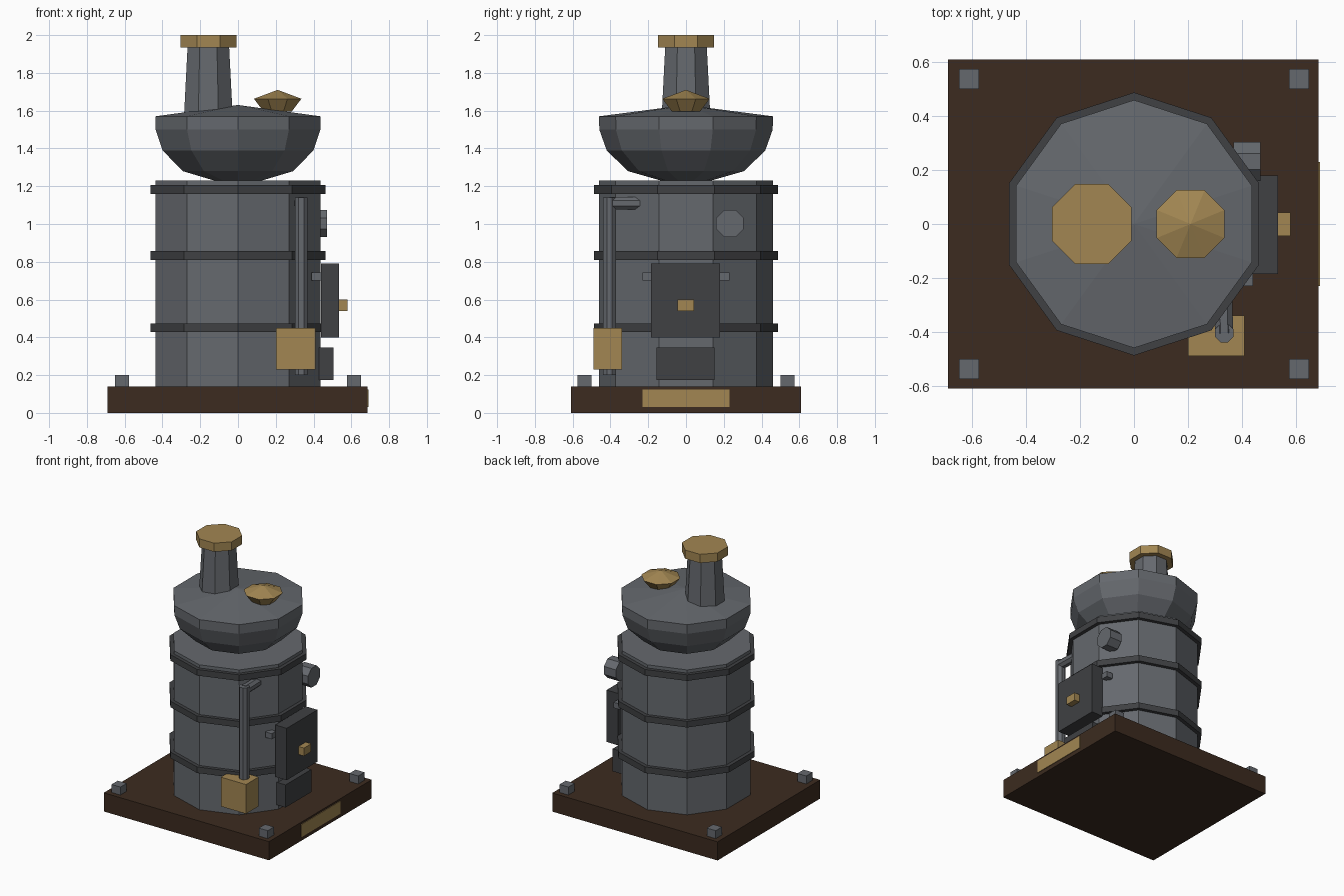
import bpy
import bmesh
import math
from mathutils import Matrix, Vector

if "Cube" in bpy.data.objects:
    bpy.data.objects.remove(bpy.data.objects["Cube"])


def material(name, rgb):
    m = bpy.data.materials.new(name)
    m.diffuse_color = (*rgb, 1)
    m.use_nodes = True
    m.node_tree.nodes["Principled BSDF"].inputs["Base Color"].default_value = m.diffuse_color
    return m


STEEL = material("steel", (0.13, 0.14, 0.155))
IRON = material("dark_iron", (0.05, 0.052, 0.056))
BRASS = material("brass", (0.36, 0.24, 0.085))
WOOD = material("dark_wood", (0.045, 0.024, 0.014))


def finish(bm, name, mat):
    bmesh.ops.recalc_face_normals(bm, faces=bm.faces)
    mesh = bpy.data.meshes.new(name)
    bm.to_mesh(mesh)
    bm.free()
    mesh.materials.append(mat)
    ob = bpy.data.objects.new(name, mesh)
    bpy.context.collection.objects.link(ob)
    return ob


def box(name, x, y, z, mat):
    """Box from (min, max) ranges on each axis."""
    bm = bmesh.new()
    size = [r[1] - r[0] for r in (x, y, z)]
    mid = [(r[0] + r[1]) / 2 for r in (x, y, z)]
    bmesh.ops.create_cube(bm, size=1, matrix=Matrix.Translation(mid) @ Matrix.Diagonal((*size, 1)))
    return finish(bm, name, mat)


def lathe(name, profile, sides, mat, centre=(0, 0), turn=0.0):
    """Low-poly turned part from (radius, z) points; radius 0 makes an apex."""
    bm = bmesh.new()
    rings = []
    for r, z in profile:
        n = sides if r else 1
        rings.append([bm.verts.new((centre[0] + r * math.cos(turn + math.tau * i / sides),
                                    centre[1] + r * math.sin(turn + math.tau * i / sides), z))
                      for i in range(n)])
    for a, b in zip(rings, rings[1:]):
        for i in range(sides):
            j = (i + 1) % sides
            quad = [a[i % len(a)], a[j % len(a)], b[j % len(b)], b[i % len(b)]]
            bm.faces.new(list(dict.fromkeys(quad)))
    for ring in (rings[0], rings[-1]):
        if len(ring) > 1:
            bm.faces.new(ring)
    return finish(bm, name, mat)


def rod(name, start, end, radius, mat):
    """Octagonal rod between two points, flats facing the axes."""
    a, b = Vector(start), Vector(end)
    d = b - a
    m = (Matrix.Translation((a + b) / 2) @ d.to_track_quat('Z', 'Y').to_matrix().to_4x4()
         @ Matrix.Rotation(math.pi / 8, 4, 'Z'))
    bm = bmesh.new()
    bmesh.ops.create_cone(bm, cap_ends=True, segments=8, radius1=radius, radius2=radius,
                          depth=d.length, matrix=m)
    return finish(bm, name, mat)


TEN = math.pi / 2      # ten-sided parts have a corner facing front
EIGHT = math.pi / 8    # eight-sided parts have a flat facing front

# Base, name plate and corner bolts
box("base", (-0.69, 0.685), (-0.61, 0.61), (0, 0.14), WOOD)
box("base_plate", (0.67, 0.69), (-0.23, 0.23), (0.03, 0.125), BRASS)
for sx in (-1, 1):
    for sy in (-1, 1):
        x, y = sx * 0.613, sy * 0.538
        box("corner_bolt", (x - 0.037, x + 0.037), (y - 0.037, y + 0.037), (0.13, 0.20), STEEL)

# Boiler body and hoops
lathe("boiler_body", [(0.46, 0.13), (0.46, 1.23)], 10, STEEL, turn=TEN)
for z in (0.45, 0.833, 1.183):
    lathe("hoop", [(0.488, z - 0.023), (0.488, z + 0.023)], 10, IRON, turn=TEN)

# Bowl-shaped head with a shallow conical lid
lathe("head", [(0.125, 1.228), (0.308, 1.28), (0.42, 1.39), (0.459, 1.50), (0.46, 1.57), (0, 1.63)],
      10, STEEL, turn=TEN)

# Chimney and cap
lathe("chimney", [(0.140, 1.56), (0.119, 1.94)], 8, STEEL, (-0.157, 0), EIGHT)
lathe("chimney_cap", [(0.16, 1.935), (0.16, 2.0)], 8, BRASS, (-0.157, 0), EIGHT)

# Safety valve
lathe("safety_valve", [(0.08, 1.595), (0.136, 1.663), (0, 1.71)], 8, BRASS, (0.21, 0), EIGHT)

# Feed pipe and pump box
rod("feed_pipe", (0.335, -0.405, 0.20), (0.335, -0.405, 1.14), 0.037, STEEL)
rod("feed_pipe_elbow", (0.335, -0.405, 1.11), (0.33, -0.24, 1.11), 0.036, STEEL)
box("pump_box", (0.20, 0.41), (-0.49, -0.34), (0.23, 0.45), BRASS)

# Fire door, hinges, handle and ash door
box("fire_door", (0.44, 0.535), (-0.185, 0.18), (0.40, 0.79), IRON)
box("door_handle", (0.52, 0.58), (-0.045, 0.042), (0.54, 0.60), BRASS)
for y in (-0.205, 0.205):
    box("door_hinge", (0.39, 0.442), (y - 0.025, y + 0.025), (0.70, 0.742), STEEL)
box("ash_door", (0.42, 0.505), (-0.155, 0.15), (0.175, 0.345), IRON)

# Pressure gauge
rod("gauge", (0.37, 0.232, 1.003), (0.47, 0.232, 1.003), 0.078, STEEL)
